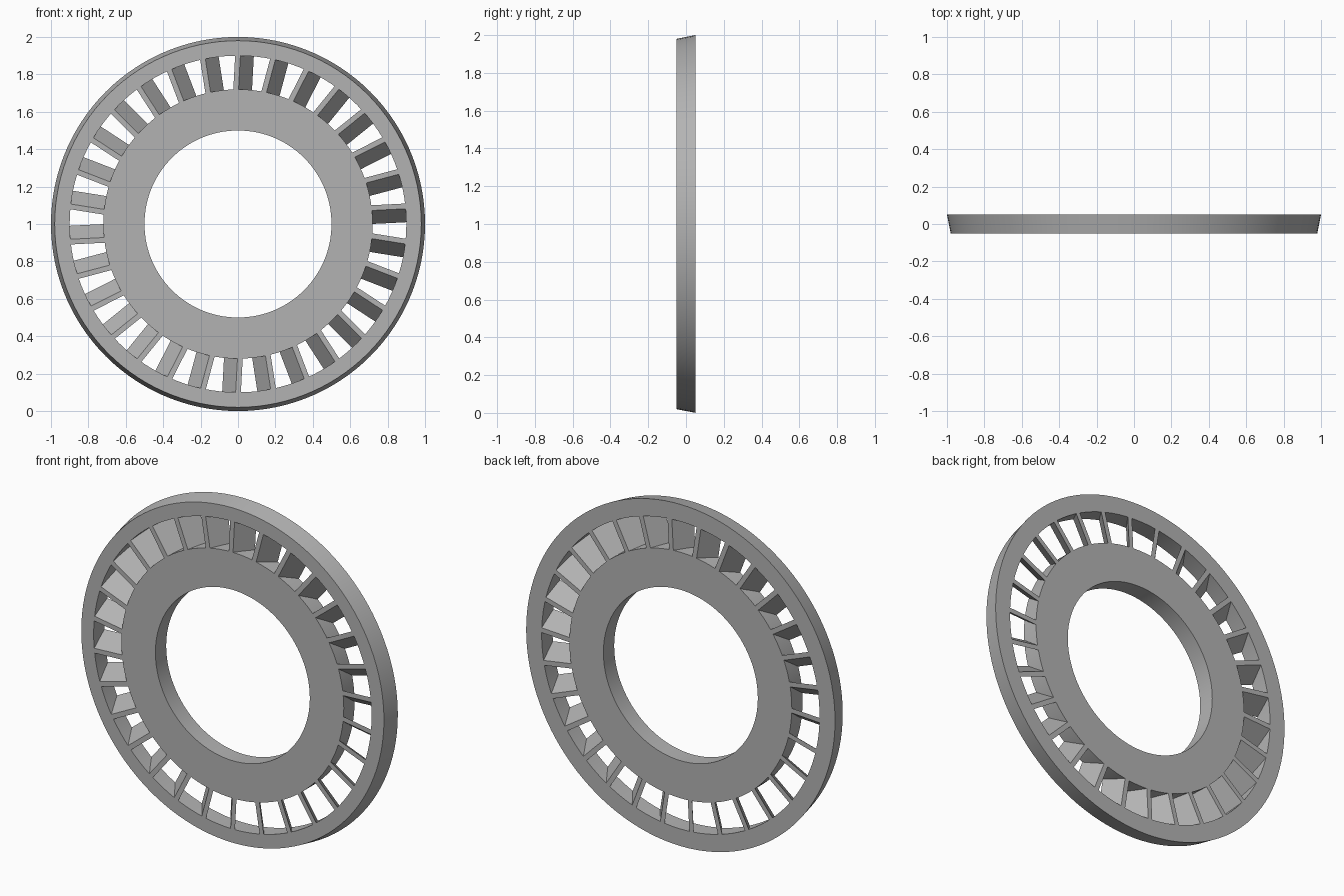
import bpy, bmesh, math

if "Cube" in bpy.data.objects:
    bpy.data.objects.remove(bpy.data.objects["Cube"])

SEGS = 120            # divisions around each ring
VANES = 30            # slanted blades between hub and rim
HALF = 0.05           # half the disc thickness
SLOT_IN, SLOT_OUT = 0.72, 0.90

grey = bpy.data.materials.new("plain grey")
grey.diffuse_color = (0.45, 0.45, 0.45, 1)
grey.use_nodes = True
grey.node_tree.nodes["Principled BSDF"].inputs["Base Color"].default_value = grey.diffuse_color


def polar(radius, angle, side, y):
    """Point at a clockwise angle from the top, shifted sideways by side."""
    s, c = math.sin(angle), math.cos(angle)
    return (radius * s + side * c, y, 1 + radius * c - side * s)


def finish(name, bm):
    bmesh.ops.recalc_face_normals(bm, faces=bm.faces)
    mesh = bpy.data.meshes.new(name)
    bm.to_mesh(mesh)
    bm.free()
    mesh.materials.append(grey)
    obj = bpy.data.objects.new(name, mesh)
    bpy.context.collection.objects.link(obj)
    return obj


def ring(name, profile):
    """Sweep a closed (radius, y) profile around the disc axis."""
    bm = bmesh.new()
    loops = [[bm.verts.new(polar(r, 2 * math.pi * i / SEGS, 0, y)) for r, y in profile]
             for i in range(SEGS)]
    n = len(profile)
    for i in range(SEGS):
        a, b = loops[i], loops[(i + 1) % SEGS]
        for j in range(n):
            k = (j + 1) % n
            bm.faces.new((a[j], a[k], b[k], b[j]))
    obj = finish(name, bm)
    bpy.ops.object.select_all(action='DESELECT')
    bpy.context.view_layer.objects.active = obj
    obj.select_set(True)
    bpy.ops.object.shade_smooth_by_angle(angle=math.radians(30))


# flat inner hub with the round bore
ring("hub", [(0.50, -HALF), (SLOT_IN, -HALF), (SLOT_IN, HALF), (0.50, HALF)])

# outer rim, its outside flaring towards the back
ring("rim", [(SLOT_OUT, -HALF), (0.98, -HALF), (1.0, HALF), (SLOT_OUT, HALF)])

# slanted vanes, flush with both faces and ending on the slot circles
bm = bmesh.new()
section = [(-0.064, -HALF), (-0.036, -HALF), (0.036, HALF), (0.008, HALF)]
for i in range(VANES):
    angle = math.radians(3.1) + 2 * math.pi * i / VANES
    ends = [[bm.verts.new(polar(math.sqrt(R * R - t * t), angle, t, y)) for t, y in section]
            for R in (SLOT_IN - 0.001, SLOT_OUT + 0.001)]
    bm.faces.new(ends[0])
    bm.faces.new(ends[1])
    for j in range(4):
        k = (j + 1) % 4
        bm.faces.new((ends[0][j], ends[0][k], ends[1][k], ends[1][j]))
finish("vanes", bm)
